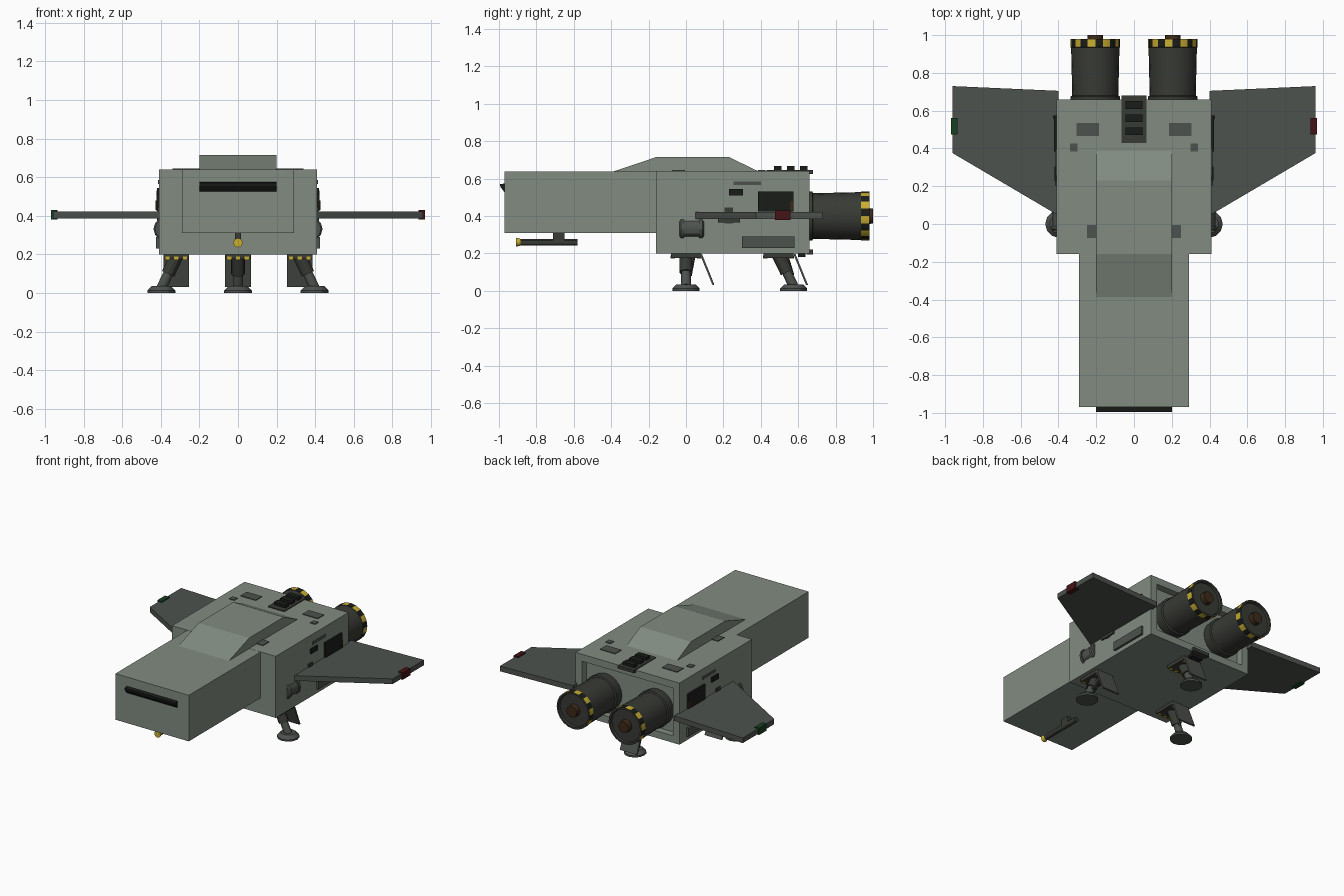
import bpy, bmesh, math
from mathutils import Vector

if "Cube" in bpy.data.objects:
    bpy.data.objects.remove(bpy.data.objects["Cube"])

def mat(name, r, g, b):
    m = bpy.data.materials.new(name)
    m.diffuse_color = (r, g, b, 1)
    m.use_nodes = True
    m.node_tree.nodes["Principled BSDF"].inputs["Base Color"].default_value = m.diffuse_color
    return m

HULL = mat("hull_green", .22, .26, .22)
WING = mat("wing_green", .075, .085, .075)
DARK = mat("dark_metal", .04, .043, .036)
BLACK = mat("black", .010, .012, .010)
YEL = mat("yellow", .58, .42, .03)
RED = mat("red", .06, .006, .008)
GREEN = mat("green", .008, .05, .015)
BROWN = mat("brown", .045, .022, .01)

def finish(name, bm, *mats, smooth=False):
    bmesh.ops.recalc_face_normals(bm, faces=bm.faces)
    me = bpy.data.meshes.new(name)
    bm.to_mesh(me)
    bm.free()
    for m in mats:
        me.materials.append(m)
    ob = bpy.data.objects.new(name, me)
    bpy.context.collection.objects.link(ob)
    if smooth:
        bpy.ops.object.select_all(action='DESELECT')
        ob.select_set(True)
        bpy.context.view_layer.objects.active = ob
        bpy.ops.object.shade_smooth_by_angle(angle=math.radians(30))
    return ob

def box_bm(x, y, z):
    bm = bmesh.new()
    bmesh.ops.create_cube(bm, size=1)
    for v in bm.verts:
        for i, (a, b) in enumerate((x, y, z)):
            v.co[i] = b if v.co[i] > 0 else a
    return bm

def box(name, x, y, z, m):
    return finish(name, box_bm(x, y, z), m)

def prism(name, pts, offset, m):
    """Extrude a planar outline by an offset vector."""
    bm = bmesh.new()
    f = bm.faces.new([bm.verts.new(p) for p in pts])
    ext = bmesh.ops.extrude_face_region(bm, geom=[f], use_keep_orig=True)['geom']
    bmesh.ops.translate(bm, vec=offset, verts=[v for v in ext if isinstance(v, bmesh.types.BMVert)])
    return finish(name, bm, m)

def lathe(name, p0, p1, prof, mats, n=16, stripe=None):
    """Revolve (distance, radius) points about p0->p1; stripe ring gets alternating colours."""
    p0, p1 = Vector(p0), Vector(p1)
    rot = (p1 - p0).to_track_quat('Z', 'Y')
    bm = bmesh.new()
    rings = [[bm.verts.new(p0 + rot @ Vector((r * math.cos(2 * math.pi * k / n),
              r * math.sin(2 * math.pi * k / n), d))) for k in range(n)] for d, r in prof]
    for i in range(len(rings) - 1):
        a, b = rings[i], rings[i + 1]
        for k in range(n):
            f = bm.faces.new((a[k], a[(k + 1) % n], b[(k + 1) % n], b[k]))
            if i == stripe:
                f.material_index = 1 + k % 2
    bm.faces.new(rings[0])
    bm.faces.new(rings[-1])
    return finish(name, bm, *mats, smooth=True)

def rod(name, p0, p1, r0, r1, m, n=12):
    L = (Vector(p1) - Vector(p0)).length
    return lathe(name, p0, p1, [(0, r0), (L, r1)], [m], n)

# Main hull with recessed engine bay at the back
bm = box_bm((-.41, .41), (-.16, .66), (.2, .64))
back = [f for f in bm.faces if f.calc_center_median().y > .6]
bmesh.ops.inset_region(bm, faces=back, thickness=.05, use_even_offset=True)
ext = bmesh.ops.extrude_discrete_faces(bm, faces=back)['faces']
bmesh.ops.translate(bm, vec=(0, -.05, 0), verts=ext[0].verts)
finish("main_hull", bm, HULL)

# Nose, canopy and visor slit
box("nose", (-.29, .29), (-.97, -.15), (.31, .639), HULL)
prism("canopy", [(-.2, -.39, .638), (-.2, -.16, .715), (-.2, .23, .715), (-.2, .39, .638)], (.4, 0, 0), HULL)
prism("visor", [(-.2, -.965, .575), (-.2, -.995, .57), (-.2, -.992, .555), (-.2, -.965, .52)], (.4, 0, 0), BLACK)

# Chin gun
box("gun_mount", (-.015, .015), (-.71, -.65), (.265, .315), DARK)
rod("gun_barrel", (0, -.58, .26), (0, -.89, .26), .018, .018, DARK)
rod("gun_tip", (0, -.885, .26), (0, -.91, .26), .018, .024, YEL)

# Roof spine vents
box("spine_plate", (-.065, .065), (.43, .68), (.625, .646), DARK)
for y in (.49, .56, .63):
    box("spine_vent", (-.045, .045), (y - .02, y + .02), (.64, .667), BLACK)
box("tail_lip_lower", (-.065, .065), (.645, .68), (.195, .22), DARK)
box("belly_vent", (-.045, .045), (.6, .64), (.18, .205), BLACK)

for s in (-1, 1):
    def side(name, x, y, z, m):
        return box(name, sorted((s * x[0], s * x[1])), y, z, m)

    # Engines with striped nozzle rings
    lathe("engine", (s * .205, .6, .4), (s * .205, 1, .4),
          [(0, .125), (.06, .132), (.075, .132), (.08, .122), (.335, .128), (.336, .131), (.38, .131),
           (.38, .118), (.365, .114)], [DARK, YEL, BLACK], 20, stripe=5)
    lathe("engine_hub", (s * .205, .95, .4), (s * .205, 1, .4), [(0, .045), (.05, .04)], [BROWN], 12)

    # Wings with tip lights
    prism("wing", [(s * .4, .045, .385), (s * .96, .375, .385), (s * .96, .73, .385), (s * .4, .705, .385)],
          (0, 0, .037), WING)
    side("wing_light", (.935, .97), (.475, .56), (.38, .43), RED if s > 0 else GREEN)

    # Roof plates
    side("roof_plate", (.185, .305), (.465, .535), (.635, .645), WING)
    side("roof_hatch", (.3, .34), (.385, .425), (.635, .645), WING)
    side("roof_step", (.2, .25), (-.075, -.005), (.635, .645), WING)

    # Flank panels, intake and thruster pod
    side("side_intake", (.4, .423), (.385, .575), (.425, .53), BLACK)
    side("intake_glow", (.4, .428), (.555, .575), (.43, .48), BROWN)
    side("side_port", (.4, .42), (.23, .305), (.51, .545), BLACK)
    side("side_strip", (.4, .415), (.255, .4), (.565, .585), WING)
    side("side_clamp", (.4, .42), (.17, .29), (.365, .4), DARK)
    side("side_clamp_post", (.4, .418), (.205, .25), (.36, .445), DARK)
    side("lower_grille", (.4, .425), (.3, .58), (.23, .29), WING)
    lathe("thruster_pod", (s * .378, -.035, .332), (s * .378, 1, .332),
          [(0, .052), (.008, .06), (.025, .06), (.025, .053), (.105, .053), (.105, .06), (.122, .06), (.13, .052)],
          [WING], 12)

def leg(name, top, foot, door):
    """Landing leg: collar, strut, foot pad and bay door."""
    tx, ty = top
    fx, fy = foot
    A, B = Vector((tx, ty, .19)), Vector((fx, fy, .025))
    box(name + "_bay", (tx - .065, tx + .065), (ty - .08, ty + .08), (.175, .205), DARK)
    for e in (-1, 1):
        for k in (-.045, 0, .045):
            box(name + "_stripe", (tx + k - .011, tx + k + .011),
                sorted((ty + e * .06, ty + e * .083)), (.172, .19), YEL)
    rod(name + "_upper_strut", A, A.lerp(B, .55), .035, .035, DARK)
    rod(name + "_lower_strut", A.lerp(B, .5), B, .025, .027, WING)
    rod(name + "_piston", A + Vector((0, .04, 0)), A.lerp(B, .65) + Vector((0, .02, 0)), .012, .012, DARK, 8)
    lathe(name + "_foot", (fx, fy, 0), (fx, fy, 1), [(0, .073), (.012, .073), (.035, .05)], [WING], 12)
    prism(name + "_door", [(tx - .067, door, .195), (tx + .067, door, .195),
          (tx + .067, door + .067, .03), (tx - .067, door + .067, .03)], (0, .01, .003), WING)

for s in (-1, 1):
    leg("front_leg", (s * .32, 0), (s * .397, 0), .075)
leg("rear_leg", (0, .495), (0, .575), .575)
